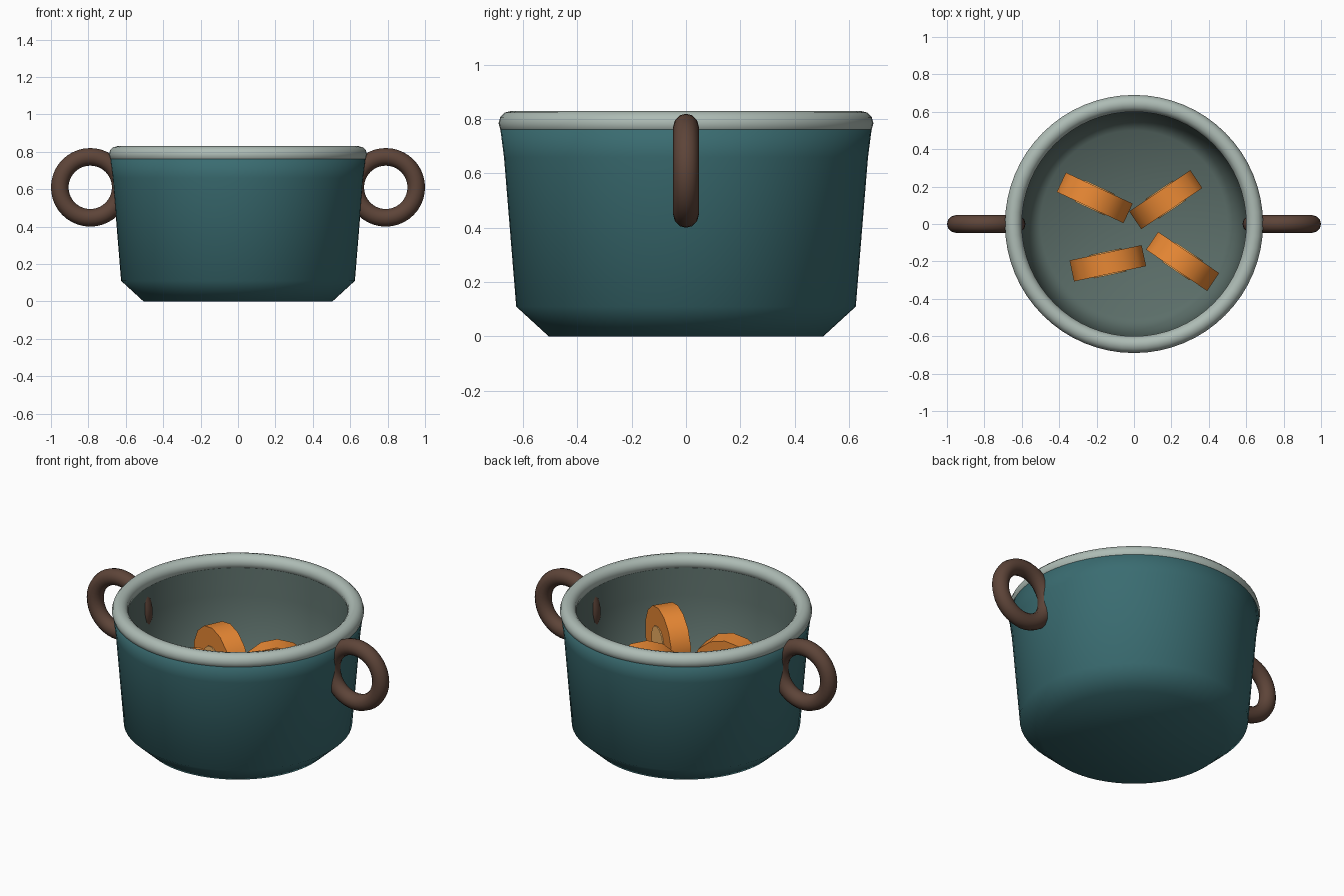
import bpy
import bmesh
from math import radians, tau

cube = bpy.data.objects.get("Cube")
if cube:
    bpy.data.objects.remove(cube, do_unlink=True)


def material(name, r, g, b):
    mat = bpy.data.materials.new(name)
    mat.use_nodes = True
    mat.diffuse_color = (r, g, b, 1)
    mat.node_tree.nodes["Principled BSDF"].inputs["Base Color"].default_value = (r, g, b, 1)
    return mat


teal = material("teal_enamel", 0.042, 0.15, 0.165)
grey = material("pale_rim", 0.42, 0.50, 0.46)
inner = material("grey_lining", 0.105, 0.155, 0.14)
brown = material("brown_handle", 0.11, 0.058, 0.04)
orange = material("orange_slice", 0.82, 0.25, 0.035)
pale_orange = material("slice_core", 0.9, 0.45, 0.13)


def finish(name, mat, angle=180):
    """Name, colour and smooth the active object."""
    ob = bpy.context.object
    ob.name = ob.data.name = name
    ob.data.materials.append(mat)
    bpy.ops.object.shade_smooth_by_angle(angle=radians(angle))
    return ob


def lathe(name, profile, mat, inward=False, steps=64):
    """Spin a radius/height profile around z and cap its lowest ring."""
    bm = bmesh.new()
    verts = [bm.verts.new((r, 0, z)) for r, z in profile]
    edges = [bm.edges.new(pair) for pair in zip(verts, verts[1:])]
    bmesh.ops.spin(bm, geom=verts + edges, cent=(0, 0, 0), axis=(0, 0, 1),
                   angle=tau, steps=steps)
    bmesh.ops.remove_doubles(bm, verts=bm.verts, dist=0.0001)
    low = min(z for r, z in profile) + 0.001
    ring = [e for e in bm.edges if e.is_boundary and all(v.co.z < low for v in e.verts)]
    bmesh.ops.holes_fill(bm, edges=ring, sides=0)
    bmesh.ops.recalc_face_normals(bm, faces=bm.faces)
    cap = next(f for f in bm.faces if len(f.verts) > 4)
    if (cap.normal.z > 0) != inward:
        bmesh.ops.reverse_faces(bm, faces=bm.faces)
    mesh = bpy.data.meshes.new(name)
    bm.to_mesh(mesh)
    bm.free()
    ob = bpy.data.objects.new(name, mesh)
    bpy.context.collection.objects.link(ob)
    bpy.ops.object.select_all(action="DESELECT")
    bpy.context.view_layer.objects.active = ob
    ob.select_set(True)
    return finish(name, mat)


# Pot shell and its lining
lathe("pot_body", [(0.505, 0), (0.625, 0.11), (0.67, 0.66), (0.685, 0.775), (0.645, 0.785)], teal)
lathe("pot_lining", [(0.5, 0.13), (0.56, 0.18), (0.597, 0.6), (0.61, 0.785)], inner, inward=True)

# Rounded rim
bpy.ops.mesh.primitive_torus_add(location=(0, 0, 0.785), major_radius=0.645, minor_radius=0.045,
                                 major_segments=64, minor_segments=12)
finish("rim", grey)

# Ring handles
for side, x in (("left", 0.79), ("right", -0.79)):
    bpy.ops.mesh.primitive_torus_add(location=(x, 0, 0.61), rotation=(radians(90), 0, 0),
                                     major_radius=0.163, minor_radius=0.047,
                                     major_segments=40, minor_segments=12)
    finish(side + "_handle", brown)

# Upright vegetable slices, each with a paler core
slices = [(-0.21, 0.14, 0.38, -25), (0.17, 0.13, 0.38, 34),
          (-0.14, -0.21, 0.38, 12), (0.26, -0.20, 0.46, -34)]
for i, (x, y, z, turn) in enumerate(slices, 1):
    for part, radius, depth, mat in (("slice", 0.202, 0.115, orange),
                                     ("slice_core", 0.09, 0.127, pale_orange)):
        bpy.ops.mesh.primitive_cylinder_add(vertices=14, radius=radius, depth=depth,
                                            location=(x, y, z),
                                            rotation=(radians(90), 0, radians(turn)))
        finish(f"{part}_{i}", mat, 40)
